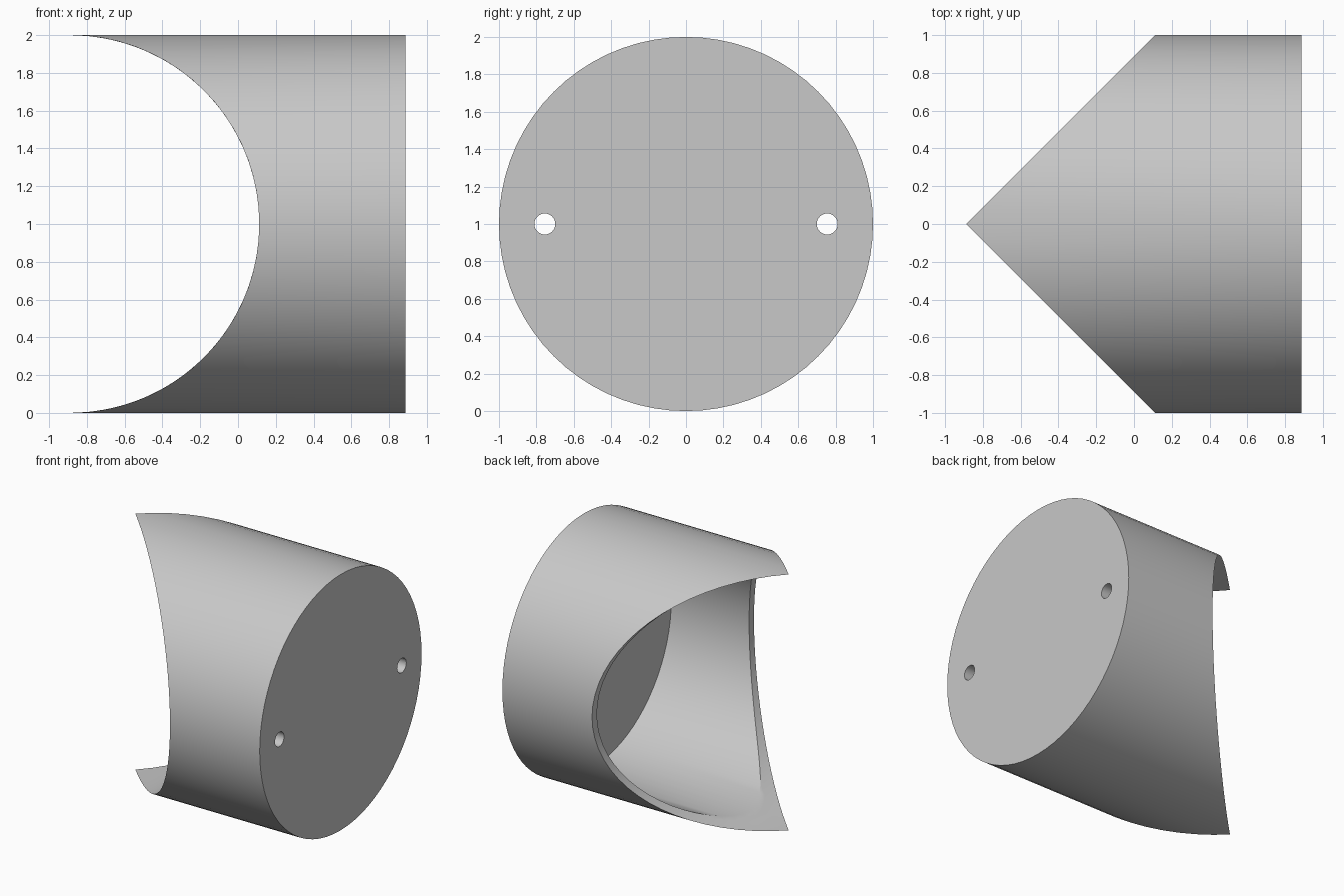
import bpy, bmesh
from math import sin, cos, pi, sqrt
from mathutils import Matrix

cube = bpy.data.objects.get("Cube")
if cube:
    bpy.data.objects.remove(cube)

SIDES = 72
END = 0.8875        # half length along x
BORE = 0.94         # inner radius
FLOOR = 0.785       # inside face of the closed end

grey = bpy.data.materials.new("light grey")
grey.use_nodes = True
colour = (0.58, 0.58, 0.58, 1)
grey.diffuse_color = colour
grey.node_tree.nodes["Principled BSDF"].inputs["Base Color"].default_value = colour


def make_object(name, bm):
    bmesh.ops.recalc_face_normals(bm, faces=bm.faces)
    mesh = bpy.data.meshes.new(name)
    bm.to_mesh(mesh)
    bm.free()
    mesh.materials.append(grey)
    obj = bpy.data.objects.new(name, mesh)
    bpy.context.collection.objects.link(obj)
    return obj


def ring(bm, radius, x=None):
    """Ring round the x axis; without x it lies on the saddle cut."""
    verts = []
    for i in range(SIDES):
        a = 2 * pi * i / SIDES
        y, h = radius * sin(a), radius * cos(a)
        rx = -END + sqrt(max(0, 1 - h * h)) if x is None else x
        verts.append(bm.verts.new((rx, y, 1 + h)))
    return verts


# Cup: outer wall, saddle-shaped rim, bore and closed end
bm = bmesh.new()
rim = [1 - (1 - BORE) * (k / 6) ** 2 for k in range(7)]
rings = [ring(bm, 1, END)] + [ring(bm, r) for r in rim] + [ring(bm, BORE, FLOOR)]
for a, b in zip(rings, rings[1:]):
    for i in range(SIDES):
        j = (i + 1) % SIDES
        bm.faces.new((a[i], a[j], b[j], b[i]))
bm.faces.new(rings[0])
bm.faces.new(rings[-1])
cup = make_object("saddle_cut_cup", bm)

# Two bolt holes through the closed end
bm = bmesh.new()
for side in (-1, 1):
    place = Matrix.Translation((END - 0.05, 0.755 * side, 1)) @ Matrix.Rotation(pi / 2, 4, 'Y')
    bmesh.ops.create_cone(bm, cap_ends=True, segments=32, radius1=0.056,
                          radius2=0.056, depth=0.3, matrix=place)
cutter = make_object("hole_cutter", bm)
cutter.hide_render = True

holes = cup.modifiers.new("bolt holes", 'BOOLEAN')
holes.operation = 'DIFFERENCE'
holes.solver = 'EXACT'
holes.object = cutter

bpy.ops.object.select_all(action='DESELECT')
cup.select_set(True)
bpy.context.view_layer.objects.active = cup
bpy.ops.object.modifier_apply(modifier=holes.name)
bpy.data.objects.remove(cutter)
bpy.ops.object.shade_smooth_by_angle(angle=pi / 6)
